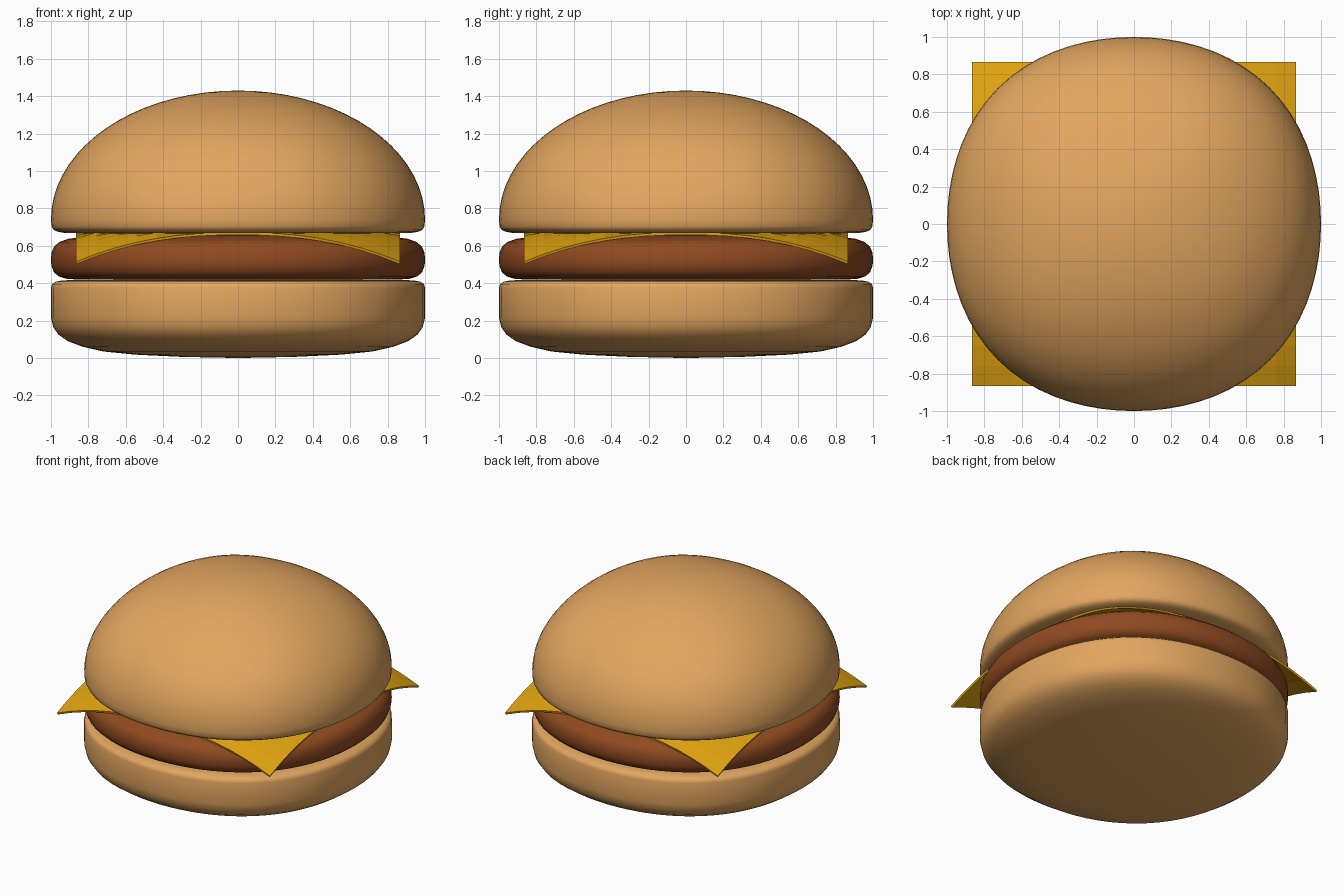
import bpy, bmesh, math

if "Cube" in bpy.data.objects:
    bpy.data.objects.remove(bpy.data.objects["Cube"])

SEG = 72


def material(name, rgb):
    m = bpy.data.materials.new(name)
    m.diffuse_color = (*rgb, 1)
    m.use_nodes = True
    m.node_tree.nodes["Principled BSDF"].inputs["Base Color"].default_value = m.diffuse_color
    return m


def finish(bm, name, mat, smooth):
    bmesh.ops.recalc_face_normals(bm, faces=bm.faces[:])
    for f in bm.faces:
        f.smooth = smooth
    me = bpy.data.meshes.new(name)
    bm.to_mesh(me)
    bm.free()
    me.materials.append(mat)
    ob = bpy.data.objects.new(name, me)
    bpy.context.collection.objects.link(ob)
    return ob


def rounded_disc(name, profile, mat):
    """Sweep an (r, z) profile around z; outline is a slightly squared circle."""
    bm = bmesh.new()
    bottom = bm.verts.new((0, 0, profile[0][1]))
    top = bm.verts.new((0, 0, profile[-1][1]))
    rings = []
    for r, z in profile[1:-1]:
        ring = []
        for i in range(SEG):
            a = 2 * math.pi * i / SEG
            s = r * (1 + 0.0287 * math.sin(2 * a) ** 2)
            ring.append(bm.verts.new((s * math.cos(a), s * math.sin(a), z)))
        rings.append(ring)
    for i in range(SEG):
        j = (i + 1) % SEG
        bm.faces.new((bottom, rings[0][j], rings[0][i]))
        bm.faces.new((top, rings[-1][i], rings[-1][j]))
        for a, b in zip(rings, rings[1:]):
            bm.faces.new((a[i], a[j], b[j], b[i]))
    return finish(bm, name, mat, True)


bun = material("bun", (0.76, 0.38, 0.115))
meat = material("meat", (0.28, 0.07, 0.015))
yellow = material("cheese", (0.75, 0.37, 0.005))

# Bottom bun: bowed underside, crisp top edge
rounded_disc("bottom_bun", [
    (0, 0), (0.3, 0.006), (0.55, 0.018), (0.72, 0.035), (0.83, 0.06),
    (0.91, 0.09), (0.96, 0.125), (0.988, 0.165), (1, 0.215), (1, 0.375),
    (0.994, 0.395), (0.975, 0.408), (0.94, 0.415), (0.85, 0.418), (0, 0.42)], bun)

# Patty: thin with rounded rim
rounded_disc("patty", [
    (0, 0.418), (0.85, 0.419), (0.92, 0.424), (0.96, 0.437), (0.985, 0.46),
    (0.998, 0.495), (1, 0.53), (0.997, 0.565), (0.982, 0.597), (0.955, 0.62),
    (0.91, 0.637), (0.83, 0.648), (0.7, 0.656), (0.4, 0.662), (0, 0.664)], meat)

# Top bun: flat underside, tight lower edge, elliptical dome
dome = [(math.cos(math.radians(t)), 0.74 + 0.69 * math.sin(math.radians(t)))
        for t in range(0, 90, 5)]
rounded_disc("top_bun", [
    (0, 0.666), (0.85, 0.667), (0.93, 0.669), (0.968, 0.676), (0.988, 0.688),
    (0.997, 0.705)] + dome + [(0, 1.43)], bun)

# Cheese slice: square sheet with drooping corners
N, HALF = 16, 0.867
bm = bmesh.new()
bmesh.ops.create_grid(bm, x_segments=N, y_segments=N, size=HALF)
for v in bm.verts:
    over = max(0, (v.co.x ** 2 + v.co.y ** 2) / HALF ** 2 - 1)
    v.co.z = 0.672 - 0.157 * over ** 1.15
cheese = finish(bm, "cheese_slice", yellow, False)
for p in cheese.data.polygons:
    if p.normal.z < 0:
        cheese.data.flip_normals()
        break
thick = cheese.modifiers.new("thickness", 'SOLIDIFY')
thick.thickness = 0.014
thick.offset = -1
